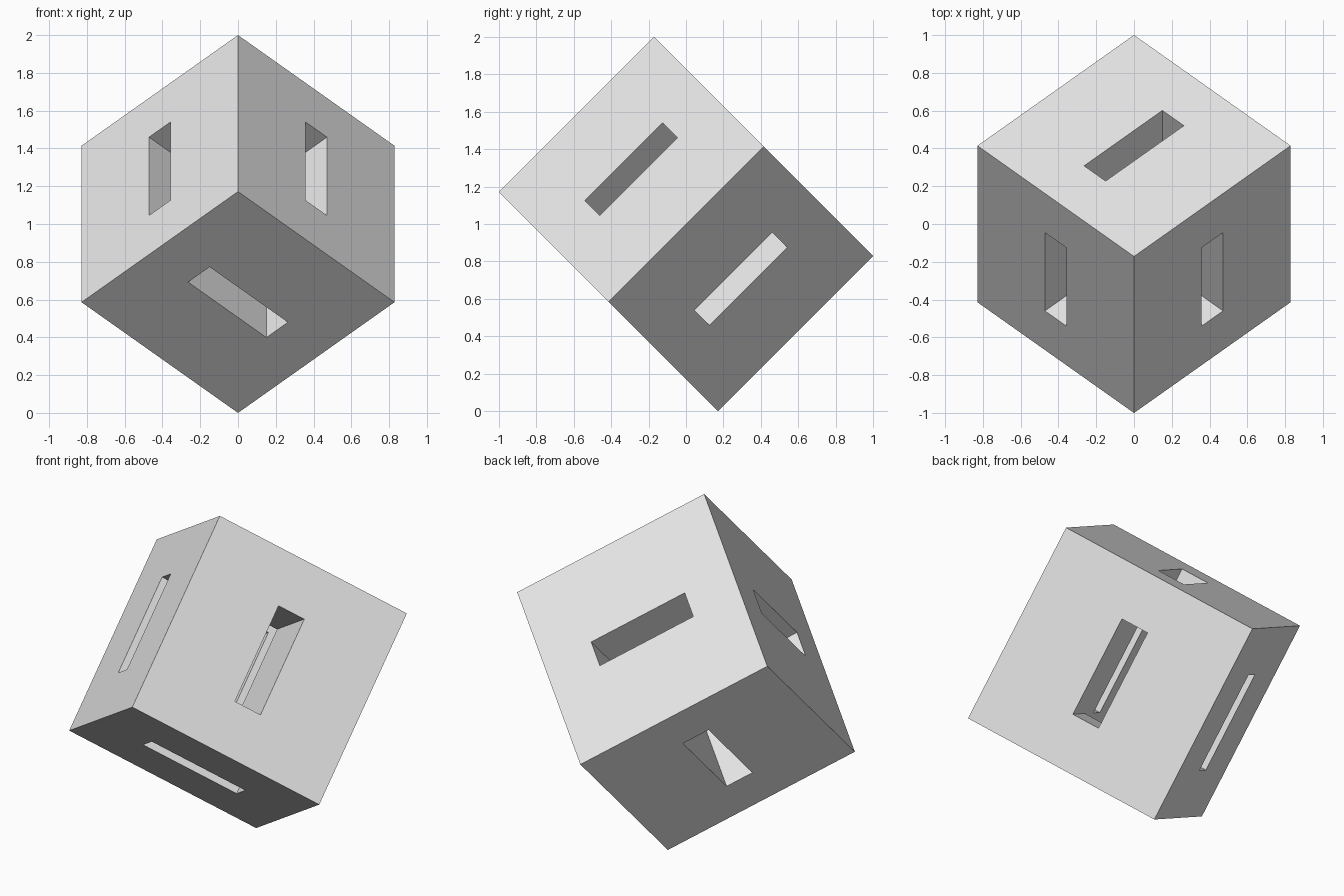
import bpy
from mathutils import Matrix, Vector

if "Cube" in bpy.data.objects:
    bpy.data.objects.remove(bpy.data.objects["Cube"])

EDGE = 2 / (1 + 0.5 ** 0.5)   # cube side so the tilted cube is 2 deep and tall
LONG = EDGE / 2               # slot length
WIDE = 0.161                  # slot width
THRU = EDGE * 1.3             # cutter length, pokes out both sides

# Tilt: one edge lies in the side plane at 45 degrees, the others splay left and right
s = 0.5 ** 0.5
axes = [Vector((s, 0.5, -0.5)), Vector((0, -s, -s)), Vector((-s, 0.5, -0.5))]
tilt = Matrix.Translation((0, 0, 1)) @ Matrix(axes).transposed().to_4x4()


def box(name, size):
    bpy.ops.mesh.primitive_cube_add(size=1)
    ob = bpy.context.object
    ob.name = name
    ob.data.transform(Matrix.Diagonal((*size, 1)))
    return ob


# Cube body
cube = box("slotted_cube", (EDGE, EDGE, EDGE))
grey = bpy.data.materials.new("light grey")
grey.diffuse_color = (0.8, 0.8, 0.8, 1)
grey.use_nodes = True
grey.node_tree.nodes["Principled BSDF"].inputs["Base Color"].default_value = grey.diffuse_color
cube.data.materials.append(grey)

# One slot through each pair of opposite faces, crossing in the middle
slots = [(LONG, THRU, WIDE), (THRU, LONG, WIDE), (WIDE, LONG, THRU)]
for i, size in enumerate(slots):
    cutter = box(f"slot_cutter_{i}", size)
    cutter.hide_render = True
    bpy.context.view_layer.objects.active = cube
    mod = cube.modifiers.new("slot", 'BOOLEAN')
    mod.operation = 'DIFFERENCE'
    mod.solver = 'EXACT'
    mod.object = cutter
    bpy.ops.object.modifier_apply(modifier=mod.name)
    bpy.data.objects.remove(cutter)

# Stand the finished cube on its corner
cube.data.transform(tilt)
cube.data.update()
